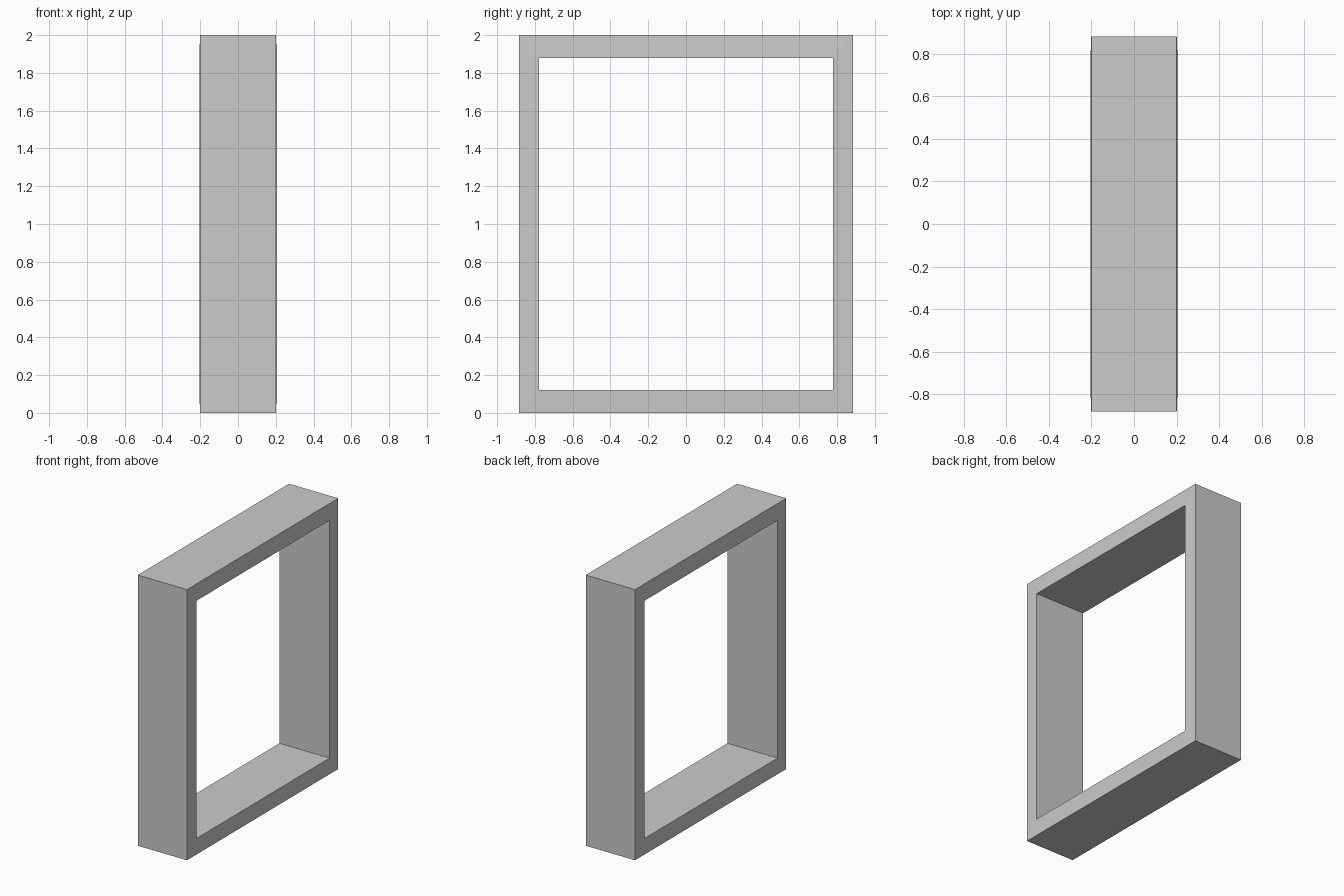
import bpy, bmesh

if "Cube" in bpy.data.objects:
    bpy.data.objects.remove(bpy.data.objects["Cube"])

OUT_Y, IN_Y = 0.883, 0.777      # outer and inner half widths
OUT_Z, IN_Z = 1.0, 0.878        # outer and inner half heights
OUT_X, IN_X = 0.201, 0.205      # half depth, slightly raised at the inner edge

# Cross-section of the frame bar: (x, half width, half height)
profile = [(-OUT_X, OUT_Y, OUT_Z), (OUT_X, OUT_Y, OUT_Z),
           (IN_X, IN_Y, IN_Z), (-IN_X, IN_Y, IN_Z)]
corners = [(-1, -1), (1, -1), (1, 1), (-1, 1)]

# Sweep the section around the four mitred corners
bm = bmesh.new()
rings = [[bm.verts.new((x, sy * hy, 1.0 + sz * hz)) for x, hy, hz in profile]
         for sy, sz in corners]
for i in range(4):
    a, b = rings[i], rings[(i + 1) % 4]
    for j in range(4):
        k = (j + 1) % 4
        bm.faces.new((a[j], a[k], b[k], b[j]))
bmesh.ops.recalc_face_normals(bm, faces=bm.faces[:])

mesh = bpy.data.meshes.new("mitred_frame")
bm.to_mesh(mesh)
bm.free()
frame = bpy.data.objects.new("mitred_frame", mesh)
bpy.context.collection.objects.link(frame)
